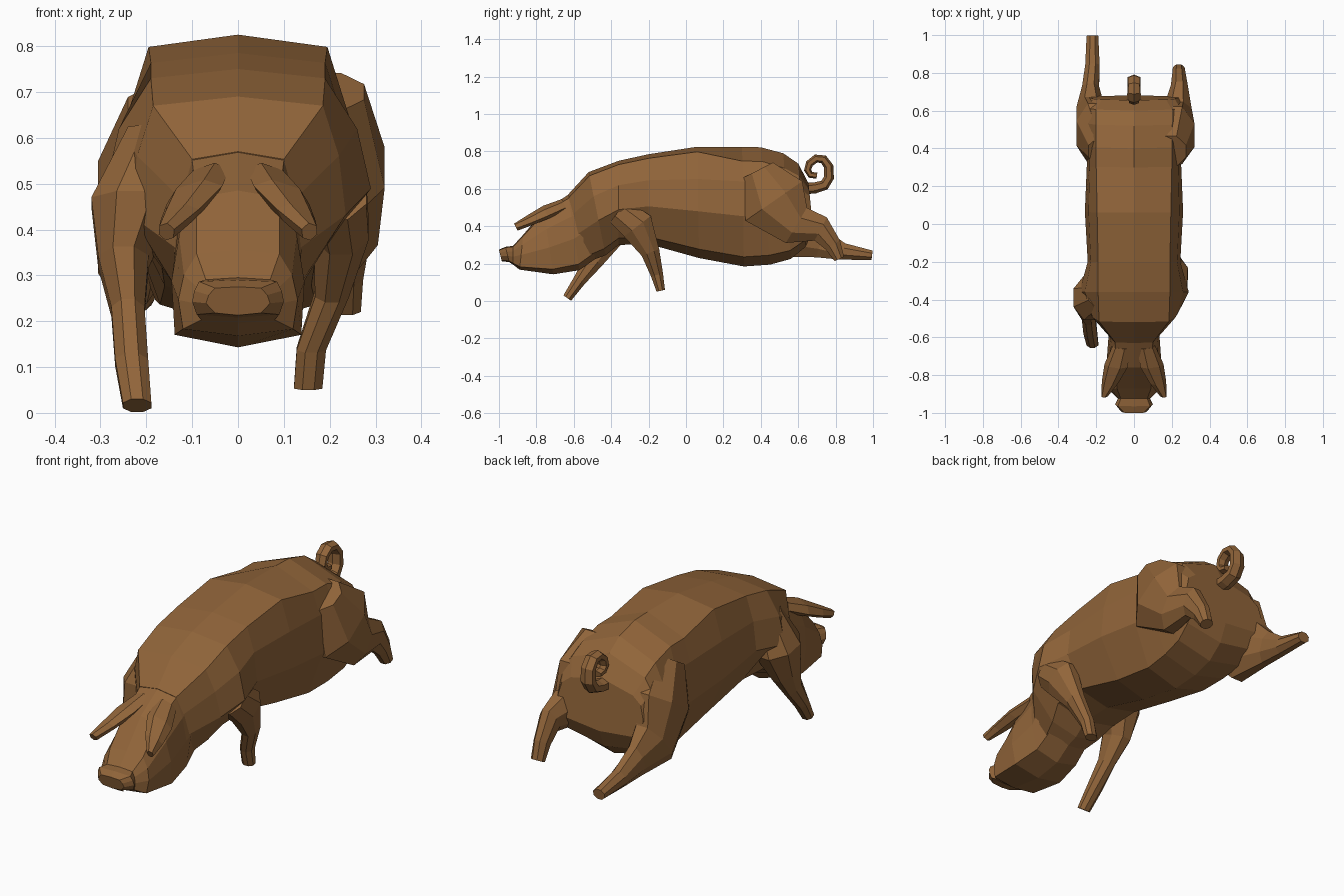
import bpy, bmesh, math
from mathutils import Vector

hide = bpy.data.materials.new("brown hide")
hide.diffuse_color = (0.285, 0.13, 0.042, 1)


def loft(name, rings):
    """Skin a list of equal rings into a closed, flat-faced object."""
    bm = bmesh.new()
    vs = [[bm.verts.new(p) for p in r] for r in rings]
    n = len(rings[0])
    for a, b in zip(vs, vs[1:]):
        for i in range(n):
            j = (i + 1) % n
            bm.faces.new((a[i], a[j], b[j], b[i]))
    bm.faces.new(vs[0][::-1])
    bm.faces.new(vs[-1])
    bmesh.ops.recalc_face_normals(bm, faces=bm.faces)
    me = bpy.data.meshes.new(name)
    bm.to_mesh(me)
    bm.free()
    me.materials.append(hide)
    ob = bpy.data.objects.new(name, me)
    bpy.context.collection.objects.link(ob)
    return ob


def tube(name, path, sides=8, roll=0.0, flats=True):
    """Tapered limb; path points are x, y, z, radius in side plane, radius in x."""
    pts = [Vector(p[:3]) for p in path]
    grow, phase = (1 / math.cos(math.pi / sides), .5) if flats else (1, 0)
    rings = []
    for i, p in enumerate(path):
        t = pts[min(i + 1, len(pts) - 1)] - pts[max(i - 1, 0)]
        t.x = 0
        t.normalize()
        across, perp = Vector((1, 0, 0)), Vector((0, -t.z, t.y))
        u = (across * math.cos(roll) + perp * math.sin(roll)) * p[4] * grow
        v = (perp * math.cos(roll) - across * math.sin(roll)) * p[3] * grow
        rings.append([pts[i] + u * math.cos(a) + v * math.sin(a)
                      for a in (2 * math.pi * (k + phase) / sides for k in range(sides))])
    return loft(name, rings)


def body_ring(yt, zt, yb, zb, wt, wm, wb, drop=.045):
    """Slanted section: back with edges dropped a little, bulging flank, narrow belly."""
    half = [(0, 0), (wt, drop), (wt * .3 + wm * .7, .29), (wm, .58), (wb, .92), (0, 1)]
    full = half + [(-w, f) for w, f in half[-2:0:-1]]
    return [Vector((w, yt + (yb - yt) * f, zt + (zb - zt) * f)) for w, f in full]


# head and snout
head = loft("head", [body_ring(*r) for r in (
    (-1.0, .275, -.985, .213, .05, .07, .05),
    (-.965, .29, -.945, .208, .085, .10, .09),
    (-.925, .295, -.925, .195, .07, .085, .08),
    (-.87, .355, -.89, .168, .09, .13, .12),
    (-.76, .485, -.71, .143, .09, .145, .138),
    (-.63, .568, -.57, .165, .10, .135, .12),
    (-.54, .64, -.45, .25, .12, .15, .11))])

# trunk, ending in a broad sloping rump between the haunches
body = loft("body", [body_ring(*r) for r in (
    (-.63, .57, -.55, .20, .10, .13, .10),
    (-.52, .69, -.43, .245, .185, .235, .14),
    (-.36, .75, -.36, .30, .19, .29, .17),
    (-.2, .785, -.2, .305, .19, .245, .17),
    (.06, .825, .07, .23, .195, .26, .16),
    (.30, .825, .31, .185, .20, .25, .17, .12),
    (.40, .822, .45, .195, .20, .25, .18, .12),
    (.52, .79, .56, .225, .20, .265, .19, .14),
    (.60, .735, .64, .29, .20, .265, .20, .15),
    (.655, .63, .68, .38, .17, .235, .20, .15))])

# drooping ears, broad where they leave the head
ears = [tube(nm, [(.065 * s, -.65, .515, .03, .05), (.095 * s, -.75, .475, .032, .065),
                  (.128 * s, -.84, .43, .026, .045), (.156 * s, -.91, .395, .022, .018)],
             sides=6, roll=.35 * s, flats=False)
        for s, nm in ((1, "ear_right"), (-1, "ear_left"))]

# front legs: one reaching back, one reaching forward
legs = [
    tube("front_leg_right", [(.21, -.36, .48, .075, .07), (.225, -.26, .40, .09, .06),
                             (.205, -.19, .26, .05, .037), (.16, -.155, .14, .033, .032),
                             (.153, -.135, .055, .023, .031)]),
    tube("front_leg_left", [(-.17, -.37, .62, .08, .07), (-.225, -.39, .46, .12, .095),
                            (-.25, -.43, .33, .085, .055), (-.24, -.49, .22, .052, .036),
                            (-.232, -.57, .11, .034, .036), (-.22, -.635, .016, .025, .031)]),
    # hind legs with haunches: right folded, left stretched out behind
    tube("hind_leg_right", [(.19, .385, .70, .09, .085), (.21, .47, .535, .185, .11),
                            (.23, .59, .405, .11, .075), (.24, .72, .385, .07, .045),
                            (.238, .785, .30, .045, .035), (.237, .82, .225, .028, .031)]),
    tube("hind_leg_left", [(-.15, .385, .67, .09, .09), (-.20, .48, .51, .185, .105),
                           (-.23, .58, .35, .145, .075), (-.23, .72, .31, .08, .045),
                           (-.22, .84, .265, .045, .038), (-.22, .995, .245, .025, .031)])]

# curly tail
curl = [(.60, .60), (.69, .605), (.74, .62), (.765, .66), (.763, .72), (.735, .758),
        (.695, .762), (.66, .735), (.65, .70), (.665, .675), (.70, .67)]
tail = tube("tail", [(0, y, z, .027 - .0013 * i, .037 - .0013 * i)
                     for i, (y, z) in enumerate(curl)], sides=6)

# fuse everything into one skin so no surface stays hidden inside
bpy.context.view_layer.objects.active = body
for part in [head, *ears, *legs, tail]:
    mod = body.modifiers.new("fuse", 'BOOLEAN')
    mod.operation, mod.solver, mod.object = 'UNION', 'EXACT', part
    bpy.ops.object.modifier_apply(modifier=mod.name)
    bpy.data.objects.remove(part)
body.name = "pig_body"
